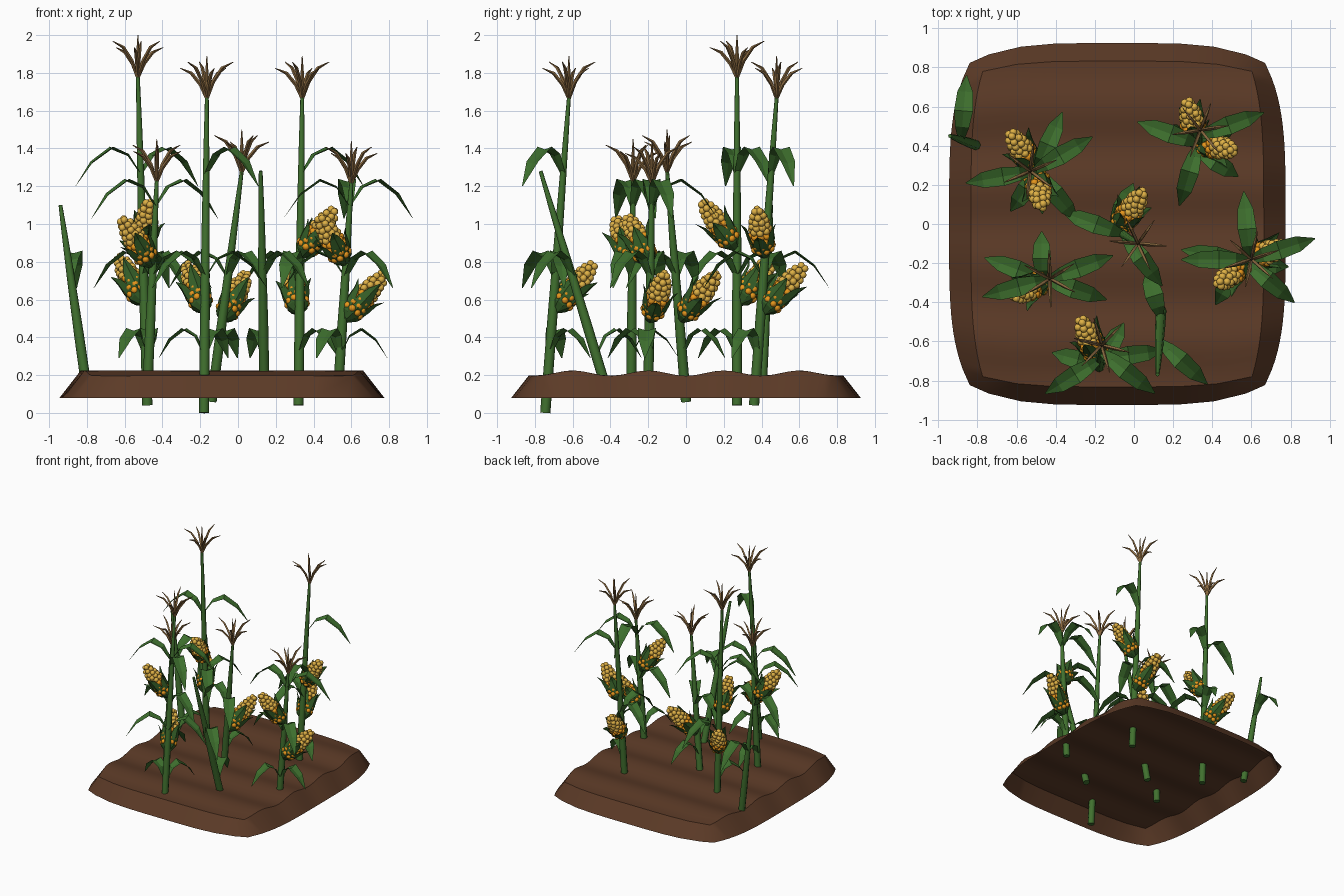
import bpy, bmesh, math
from mathutils import Vector, Matrix

if "Cube" in bpy.data.objects:
    bpy.data.objects.remove(bpy.data.objects["Cube"])


def mat(name, rgb):
    m = bpy.data.materials.new(name)
    m.diffuse_color = (*rgb, 1)
    m.use_nodes = True
    m.node_tree.nodes["Principled BSDF"].inputs["Base Color"].default_value = m.diffuse_color
    return m


SOIL = mat("soil brown", (0.107, 0.043, 0.020))
STALK = mat("stalk green", (0.052, 0.165, 0.028))
LEAF = mat("leaf green", (0.046, 0.155, 0.026))
HUSK = mat("husk green", (0.034, 0.11, 0.02))
YELLOW = mat("kernel yellow", (0.74, 0.44, 0.06))
ORANGE = mat("kernel orange", (0.83, 0.32, 0.012))
TAN = mat("tassel tan", (0.25, 0.14, 0.05))
UP = Vector((0, 0, 1))


def heading(degrees):
    a = math.radians(degrees)
    return Vector((math.cos(a), math.sin(a), 0))


def finish(bm, name, mats, smooth=None):
    me = bpy.data.meshes.new(name)
    bm.to_mesh(me)
    bm.free()
    for m in mats:
        me.materials.append(m)
    ob = bpy.data.objects.new(name, me)
    bpy.context.collection.objects.link(ob)
    if smooth:
        bpy.ops.object.select_all(action='DESELECT')
        ob.select_set(True)
        bpy.context.view_layer.objects.active = ob
        bpy.ops.object.shade_smooth_by_angle(angle=math.radians(smooth))


def bridge(bm, rows, closed=False):
    for a, b in zip(rows, rows[1:]):
        n = len(a)
        for k in range(n if closed else n - 1):
            bm.faces.new((a[k], a[(k + 1) % n], b[(k + 1) % n], b[k]))


def across(axis):
    s = axis.cross(Vector((0, 1, 0)) if abs(axis.y) < 0.9 * axis.length else Vector((1, 0, 0))).normalized()
    return s, axis.normalized().cross(s)


def tube(bm, pts, radii, sides):
    s, t = across(pts[-1] - pts[0])
    turns = [k * math.tau / sides for k in range(sides)]
    rings = [[bm.verts.new(p + r * (s * math.cos(a) + t * math.sin(a))) for a in turns]
             for p, r in zip(pts, radii)]
    bridge(bm, rings, True)
    bm.faces.new(rings[0][::-1])
    bm.faces.new(rings[-1])


def blade(bm, pts, widths, side, fold):
    """Strip two quads across, its edges folded along 'fold'."""
    bridge(bm, [[bm.verts.new(p + (side * e + fold * abs(e)) * w) for e in (-1, 0, 1)]
                for p, w in zip(pts, widths)])


# Soil bed: open mound with furrows along x
bm = bmesh.new()
US = [-1] + [-0.87 + 1.74 * i / 8 for i in range(9)] + [1]
VS = [-1] + [-0.9 + 1.8 * i / 32 for i in range(33)] + [1]


def soil_vert(u, v):
    x = -0.085 + 0.86 * u * (1 - 0.122 * v ** 4)
    y = 0.925 * v * (1 - 0.11 * u ** 4)
    rim = max(abs(u), abs(v)) == 1
    return bm.verts.new((x, y, 0.08 if rim else 0.21 - 0.014 * math.cos(math.tau * y / 0.4)))


bridge(bm, [[soil_vert(u, v) for u in US] for v in VS])
finish(bm, "soil_bed", [SOIL], 35)


def add_leaf(bm, p0, angle, reach, rise, droop):
    out = heading(angle)
    heights = (0, rise - 0.04, rise - 0.005, rise - 0.4 * droop, rise - droop)
    pts = [p0 + out * reach * k + UP * h for k, h in zip((0, 0.2, 0.45, 0.75, 1), heights)]
    blade(bm, pts, (0.016, 0.036, 0.048, 0.04, 0.003), UP.cross(out), UP * 0.3)


def add_cob(husks, kernels, start, tip):
    axis = tip - start
    s, t = across(axis)
    n = axis.normalized()

    def ring(a):
        return s * math.cos(a) + t * math.sin(a)
    # core
    tube(kernels, [start + axis * k for k in (0.15, 0.4, 0.75, 0.97)], (0.03, 0.048, 0.042, 0.015), 8)
    for f in kernels.faces:
        if not f.tag:
            f.material_index = 1
    # kernels in staggered rows, orange below and yellow above
    for i in range(9):
        k = 0.24 + 0.095 * i
        r = 0.05 * math.sqrt(1 - (max(0, k - 0.35) / 0.68) ** 2)
        count = max(3, round(9 * r / 0.05))
        for j in range(count):
            p = start + axis * k + ring((j + 0.5 * (i % 2)) * math.tau / count) * r
            new = bmesh.ops.create_icosphere(kernels, subdivisions=2, radius=0.0195,
                                             matrix=Matrix.Translation(p))
            for v in new["verts"]:
                for f in v.link_faces:
                    f.tag = True
                    f.material_index = 0 if k > 0.58 else 1
    # husk leaves cupping the cob
    for j in range(5):
        d = ring(j * math.tau / 5 + 0.5)
        reach = 0.75 if j % 2 else 0.63
        pts = [start + axis * k * reach + d * r
               for k, r in zip((0, 0.25, 0.6, 0.85, 1.05), (0.008, 0.058, 0.075, 0.082, 0.1))]
        blade(husks, pts, (0.012, 0.036, 0.042, 0.026, 0.002), n.cross(d), d * -0.45)


# Plants: foot, top, leaf headings (high, middle, low), cobs (height, heading)
PLANTS = [
    ((-.48, .27, .04), (-.53, .27, 1.78), ((190, 30), (66, 310), (235,)), ((.86, 280), (.57, 125))),
    ((-.18, -.745, 0), (-.165, -.62, 1.67), ((322,), (212, 8), (60, 165)), ((.53, 114),)),
    ((.32, .36, .04), (.34, .48, 1.67), ((20,), (160, 253), (327,)), ((.82, 347), (.52, 103))),
    ((-.48, -.29, .12), (-.43, -.28, 1.23), ((195, 20), (160, 342), (90,)), ((.77, 208),)),
    ((-.14, 0, .06), (.02, -.1, 1.28), ((), (160, 307), (65,)), ((.48, 57),)),
    ((.53, -.2, .12), (.6, -.18, 1.22), ((18, 180, 95), (320, 170), (355, 240)), ((.78, 221), (.48, 20))),
    ((.14, -.42, .12), (.12, -.77, 1.28), ((), (318,), (107,)), ()),
    ((-.8, .4, .12), (-.94, .45, 1.1), ((), (85,), ()), ()),
]

for num, (base, top, leaves, cobs) in enumerate(PLANTS, 1):
    base, top = Vector(base), Vector(top)

    def on_stalk(z):
        return base.lerp(top, (z - base.z) / (top.z - base.z))

    # stalk
    bm = bmesh.new()
    tube(bm, [base.lerp(top, k) for k in (0, 0.3, 0.6, 0.85, 1)], (0.027, 0.026, 0.021, 0.015, 0.01), 8)
    finish(bm, f"stalk_{num}", [STALK], 50)

    # arching leaves in three tiers
    bm = bmesh.new()
    peaks = (1.4 if top.z > 1.5 else 1.23, 0.85, 0.44)
    for angles, peak, reach, droop in zip(leaves, peaks, (0.35, 0.33, 0.25), (0.2, 0.19, 0.15)):
        for a in angles:
            add_leaf(bm, on_stalk(peak - 0.14), a, reach, 0.14, droop)
    finish(bm, f"leaves_{num}", [LEAF])
    if not cobs:
        continue

    # cobs with husks; low cobs lean out further
    husks, kernels = bmesh.new(), bmesh.new()
    for z, a in cobs:
        start = on_stalk(z)
        add_cob(husks, kernels, start, start + heading(a) * (0.18 if z > 0.7 else 0.23) + UP * 0.25)
    finish(husks, f"husks_{num}", [HUSK])
    finish(kernels, f"corn_kernels_{num}", [YELLOW, ORANGE], 50)

    # tassel
    bm = bmesh.new()
    tube(bm, [top + UP * h for h in (-0.02, 0.1, 0.22)], (0.009, 0.011, 0.002), 4)
    for j in range(6):
        d = heading(j * 60 + num * 23)
        lift = 1.12 if j % 2 else 0.92
        tube(bm, [top + d * r + UP * h * lift for r, h in
                  zip((0, 0.035, 0.085, 0.145), (-0.01, 0.075, 0.14, 0.168))],
             (0.008, 0.01, 0.009, 0.002), 4)
    finish(bm, f"tassel_{num}", [TAN])
